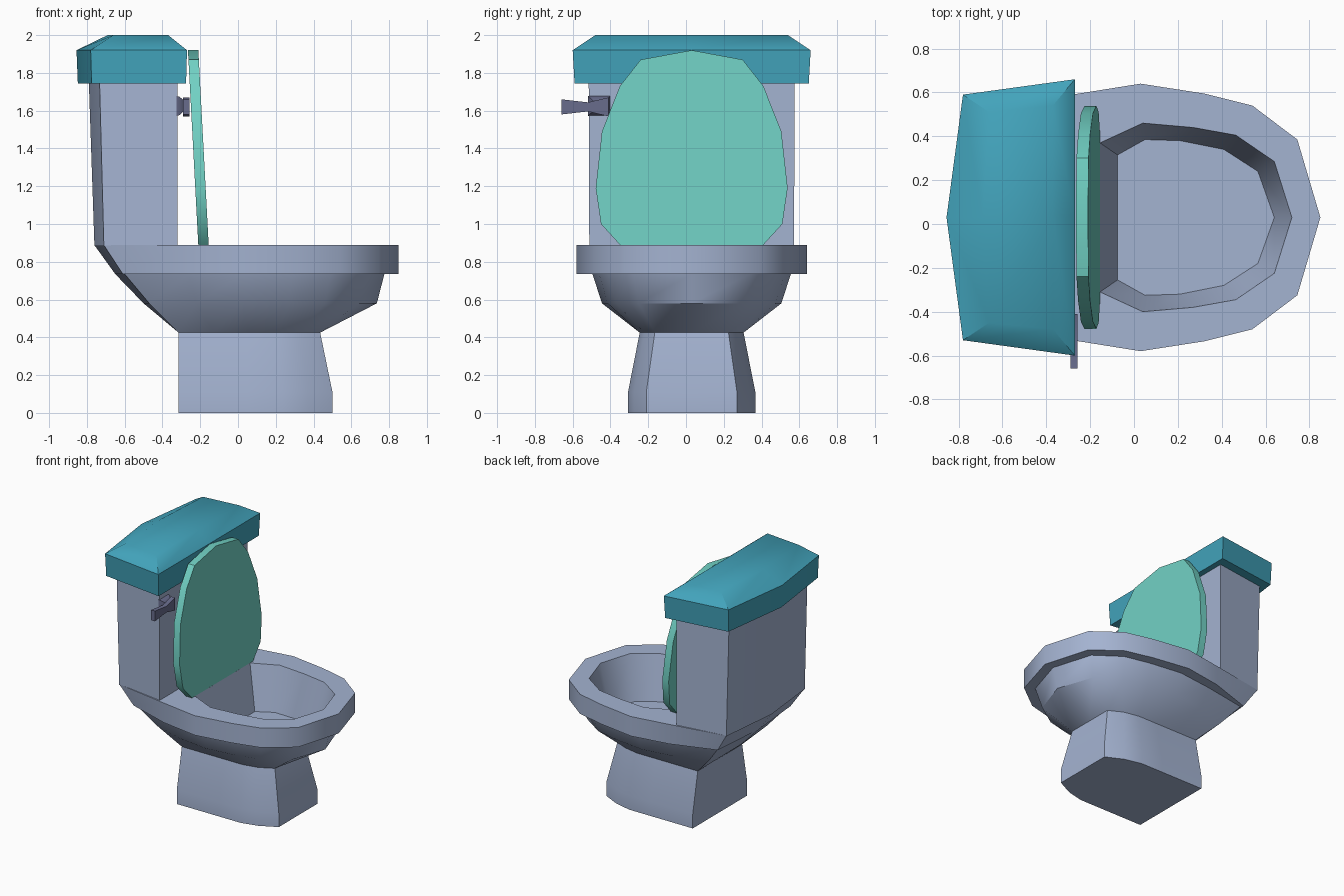
import bpy, bmesh, math

if "Cube" in bpy.data.objects:
    bpy.data.objects.remove(bpy.data.objects["Cube"])

YC = 0.03  # symmetry plane of the model


def srgb(r, g, b):
    lin = lambda c: c / 12.92 if c <= 0.04045 else ((c + 0.055) / 1.055) ** 2.4
    return (*[lin(v / 255) for v in (r, g, b)], 1)


def material(name, rgb):
    m = bpy.data.materials.new(name)
    m.diffuse_color = srgb(*rgb)
    m.use_nodes = True
    m.node_tree.nodes["Principled BSDF"].inputs["Base Color"].default_value = m.diffuse_color
    return m


porcelain = material("pale blue porcelain", (164, 179, 209))
teal = material("teal", (66, 163, 187))
mint = material("mint", (113, 209, 196))
metal = material("dark metal", (104, 108, 140))


def mirrored(half):
    """Full (a, b) outline from a half outline running between two points on the axis b = 0."""
    return half + [(a, -b) for a, b in half[-2:0:-1]]


def level(half, z):
    return [(x, YC + y, z) for x, y in mirrored(half)]


def loft(name, rings, mat):
    """Skin a stack of equal rings and cap both ends."""
    bm = bmesh.new()
    vs = [[bm.verts.new(p) for p in ring] for ring in rings]
    n = len(vs[0])
    for a, b in zip(vs, vs[1:]):
        for i in range(n):
            j = (i + 1) % n
            bm.faces.new((a[i], a[j], b[j], b[i]))
    bm.faces.new(vs[0][::-1])
    bm.faces.new(vs[-1])
    bmesh.ops.recalc_face_normals(bm, faces=bm.faces)
    me = bpy.data.meshes.new(name)
    bm.to_mesh(me)
    bm.free()
    me.materials.append(mat)
    ob = bpy.data.objects.new(name, me)
    bpy.context.collection.objects.link(ob)
    bpy.ops.object.select_all(action='DESELECT')
    ob.select_set(True)
    bpy.context.view_layer.objects.active = ob
    bpy.ops.object.shade_smooth_by_angle(angle=math.radians(40))
    return ob


# Bowl and pedestal: one skin from the floor, up over the rim and down into the basin
foot = [(.50, 0), (.50, .24), (.37, .305), (.235, .337), (.05, .337),
        (-.13, .337), (-.315, .337), (-.315, 0)]
neck = [(.435, 0), (.435, .195), (.33, .25), (.21, .275), (.05, .275),
        (-.13, .275), (-.315, .275), (-.315, 0)]
belly = [(.735, 0), (.64, .28), (.46, .40), (.27, .445), (.03, .475),
         (-.22, .44), (-.47, .36), (-.50, 0)]
under = [(.775, 0), (.68, .31), (.49, .445), (.29, .49), (.03, .525),
         (-.26, .49), (-.60, .43), (-.65, 0)]
rim_low = [(.85, 0), (.745, .355), (.54, .51), (.32, .565), (.03, .61),
           (-.27, .562), (-.61, .45), (-.65, 0)]
rim_top = rim_low[:6] + [(-.71, .485), (-.76, 0)]
hole = [(.72, 0), (.64, .255), (.465, .375), (.27, .41), (.04, .43),
        (-.155, .34), (-.155, .17), (-.155, 0)]
basin = [(.64, 0), (.565, .21), (.41, .31), (.21, .35), (.05, .355),
         (-.075, .285), (-.075, .14), (-.075, 0)]
loft("bowl", [level(foot, 0), level(foot, .11), level(neck, .425), level(belly, .58),
              level(under, .735), level(rim_low, .735), level(rim_top, .888),
              level(hole, .888), level(basin, .55)], porcelain)

# Tank
loft("tank", [level([(-.32, 0), (-.32, .542), (-.71, .485), (-.76, 0)], .883),
              level([(-.32, 0), (-.32, .545), (-.733, .485), (-.79, 0)], 1.76)], porcelain)

# Tank cover with sloped top
loft("tank_cover", [level([(-.275, 0), (-.275, .62), (-.775, .553), (-.848, 0)], 1.745),
                    level([(-.27, 0), (-.27, .63), (-.78, .56), (-.855, 0)], 1.92),
                    level([(-.37, 0), (-.37, .51), (-.66, .48), (-.69, 0)], 2.0)], teal)

# Raised seat lid: leaning slab
seat_outline = mirrored([(1.92, 0), (1.87, .27), (1.73, .38), (1.49, .475),
                         (1.19, .508), (1.0, .48), (.885, .375), (.885, 0)])


def seat_face(x):
    return [(x - .055 * (z - .885) / 1.035, YC + y, z) for z, y in seat_outline]


loft("seat_lid", [seat_face(-.21), seat_face(-.155)], mint)


# Flush handle: tapered mount and flared lever
def plate(x, y0, y1, hz):
    return [(x, y0, 1.625 - hz), (x, y1, 1.625 - hz), (x, y1, 1.625 + hz), (x, y0, 1.625 + hz)]


loft("handle_mount", [plate(-.325, -.52, -.40, .053), plate(-.308, -.515, -.405, .048),
                      plate(-.285, -.49, -.43, .026)], metal)


def bar(y, hz):
    return [(-.29, y, 1.62 - hz), (-.257, y, 1.62 - hz), (-.257, y, 1.62 + hz), (-.29, y, 1.62 + hz)]


loft("handle_lever", [bar(-.66, .04), bar(-.52, .024), bar(-.41, .05)], metal)
